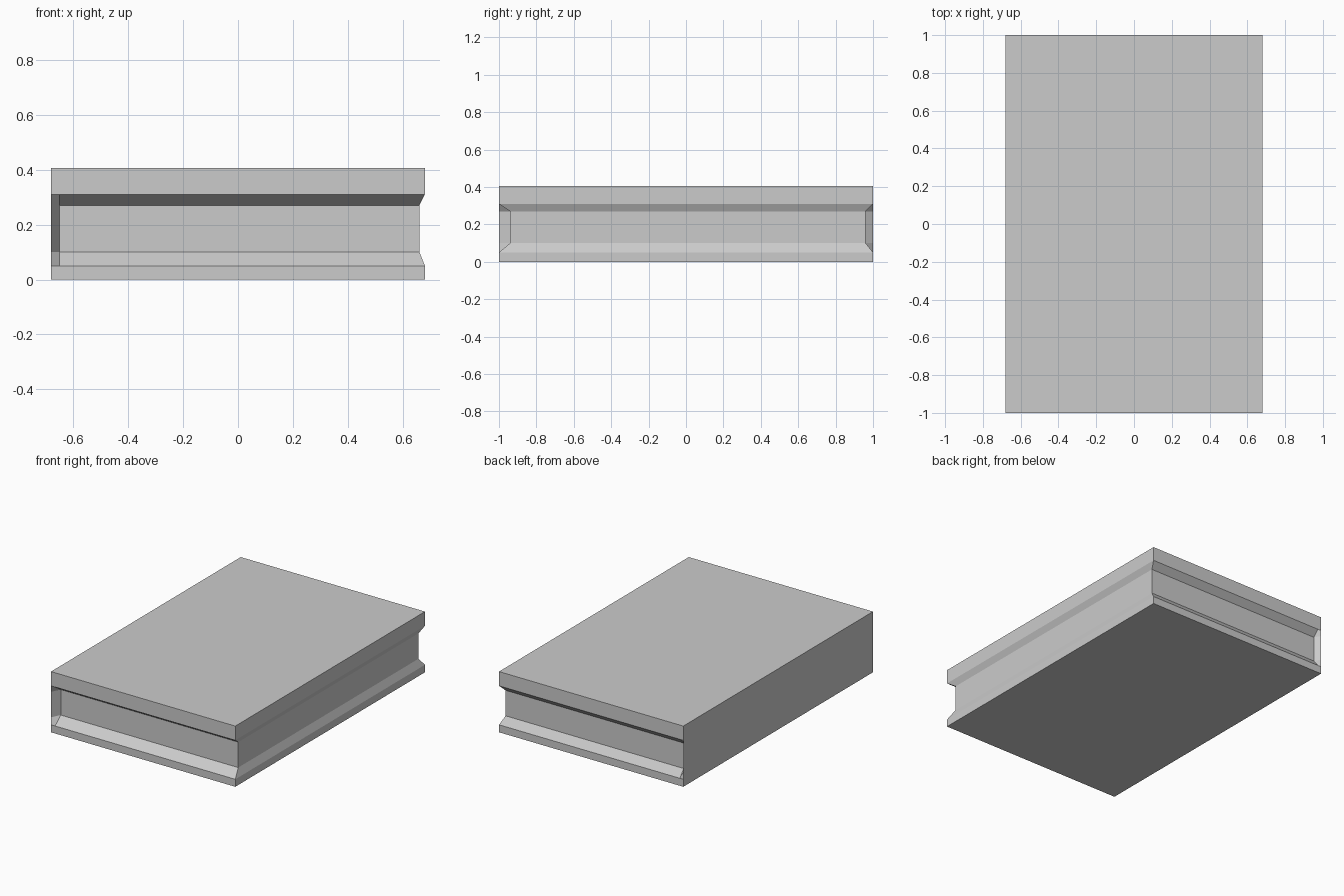
import bpy
import bmesh

cube = bpy.data.objects.get("Cube")
if cube:
    bpy.data.objects.remove(cube, do_unlink=True)

HALF_X, HALF_Y = 0.68, 1.0
FRONT_DEPTH, BACK_DEPTH, SIDE_DEPTH = 0.06, 0.04, 0.02
SPINE_FRONT, SPINE_BACK = 0.03, 0.025

# One warm-free grey for the whole book
grey = bpy.data.materials.new("plain_grey")
grey.use_nodes = True
colour = (0.6, 0.6, 0.6, 1)
grey.diffuse_color = colour
grey.node_tree.nodes["Principled BSDF"].inputs["Base Color"].default_value = colour


def outline(bm, z, recessed):
    """Horizontal outline; the spine stays flush while the page edges recede."""
    k = 1 if recessed else 0
    front = -HALF_Y + FRONT_DEPTH * k
    back = HALF_Y - BACK_DEPTH * k
    side = HALF_X - SIDE_DEPTH * k
    points = [(-HALF_X, -HALF_Y), (-HALF_X + SPINE_FRONT, front),
              (side, front), (side, back),
              (-HALF_X + SPINE_BACK, back), (-HALF_X, HALF_Y)]
    return [bm.verts.new((x, y, z)) for x, y in points]


# Covers, sloped lips and recessed page block, lofted from bottom to top
levels = [(0, False), (0.05, False), (0.10, True),
          (0.27, True), (0.31, False), (0.405, False)]
bm = bmesh.new()
rings = [outline(bm, z, recessed) for z, recessed in levels]
for low, high in zip(rings, rings[1:]):
    for i in range(len(low)):
        j = (i + 1) % len(low)
        bm.faces.new((low[i], low[j], high[j], high[i]))
bm.faces.new(rings[0][::-1])
bm.faces.new(rings[-1])
bmesh.ops.recalc_face_normals(bm, faces=bm.faces)

mesh = bpy.data.meshes.new("book")
bm.to_mesh(mesh)
bm.free()
mesh.materials.append(grey)
book = bpy.data.objects.new("book", mesh)
bpy.context.collection.objects.link(book)
